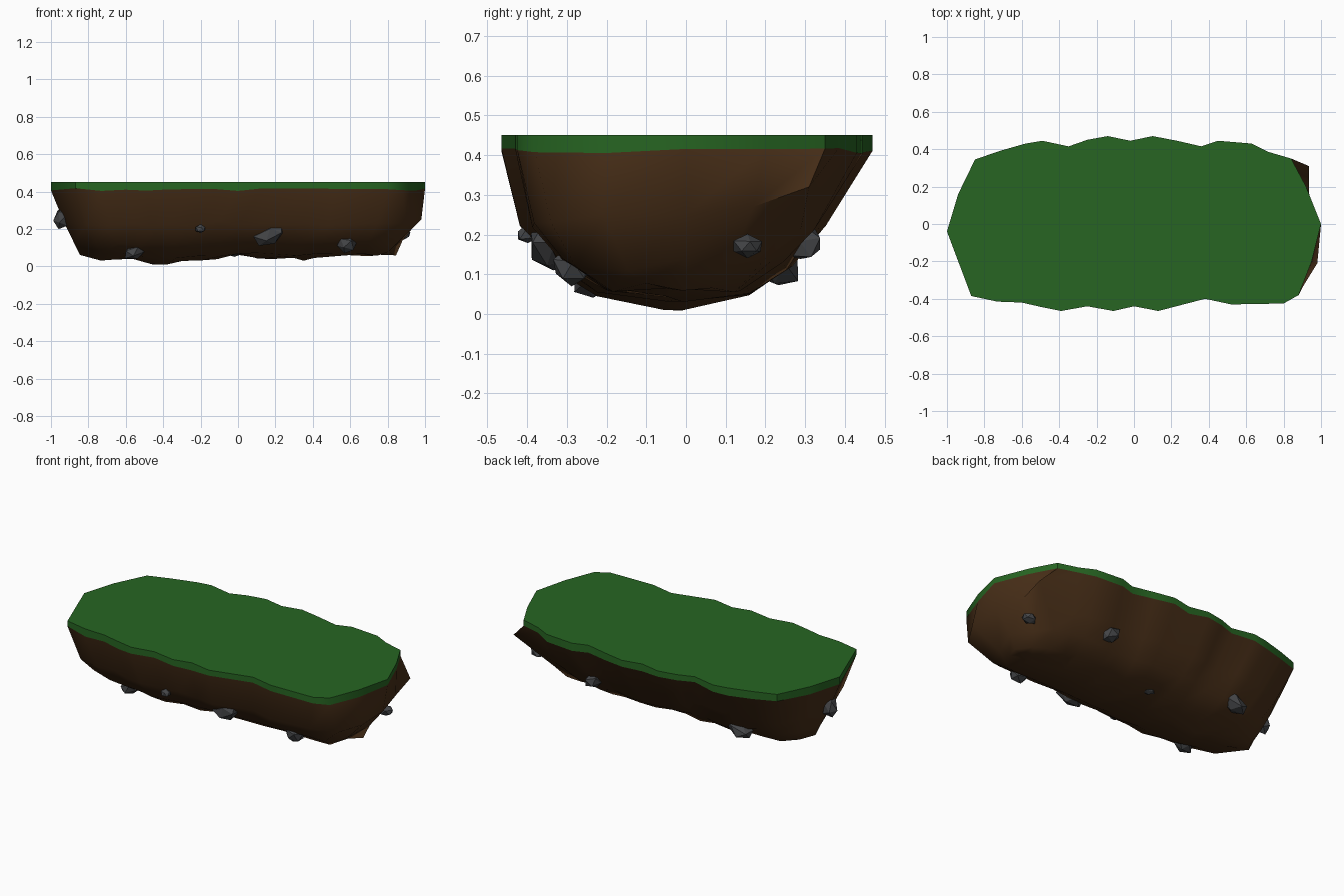
import bpy, bmesh, math, random
from mathutils import Vector, Euler

if "Cube" in bpy.data.objects:
    bpy.data.objects.remove(bpy.data.objects["Cube"])

random.seed(4)

def material(name, rgb):
    m = bpy.data.materials.new(name)
    m.diffuse_color = (*rgb, 1)
    m.use_nodes = True
    m.node_tree.nodes["Principled BSDF"].inputs["Base Color"].default_value = m.diffuse_color
    return m

GRASS = material("grass", (0.02, 0.13, 0.016))
DIRT = material("dirt", (0.065, 0.028, 0.009))
STONE = material("stone", (0.06, 0.062, 0.066))

def finish(bm, name, mat, angle=None):
    bmesh.ops.recalc_face_normals(bm, faces=bm.faces)
    me = bpy.data.meshes.new(name)
    bm.to_mesh(me)
    bm.free()
    me.materials.append(mat)
    ob = bpy.data.objects.new(name, me)
    bpy.context.collection.objects.link(ob)
    if angle:
        bpy.ops.object.select_all(action='DESELECT')
        ob.select_set(True)
        bpy.context.view_layer.objects.active = ob
        bpy.ops.object.shade_smooth_by_angle(angle=math.radians(angle))
    return ob

def bridge(bm, a, b):
    n = len(a)
    for i in range(n):
        j = (i + 1) % n
        bm.faces.new((a[i], a[j], b[j], b[i]))

# Wavy rim outline seen from above
RIM = [(-1, -.04), (-.94, .16), (-.85, .345), (-.72, .39), (-.58, .43), (-.49, .445),
       (-.35, .415), (-.25, .45), (-.14, .47), (-.02, .445), (.1, .47), (.23, .445),
       (.36, .415), (.45, .445), (.63, .43), (.72, .385), (.84, .35), (.92, .2),
       (1, 0), (.95, -.2), (.88, -.38), (.8, -.425), (.52, -.43), (.38, -.4),
       (.13, -.465), (0, -.44), (-.11, -.465), (-.25, -.44), (-.39, -.465),
       (-.49, -.445), (-.6, -.42), (-.73, -.415), (-.87, -.385)]
SKIRT = [0.41 + random.uniform(-.008, .009) for _ in RIM]

# Lowest edge of the underside along x
KEEL = [(-1, .08), (-.84, .06), (-.73, .03), (-.58, .045), (-.42, 0), (-.28, .035),
        (-.14, .03), (0, .07), (.15, .03), (.25, .06), (.35, .03), (.5, .07), (1, .055)]

def keel(x):
    for (x0, z0), (x1, z1) in zip(KEEL, KEEL[1:]):
        if x <= x1:
            return z0 + (z1 - z0) * (x - x0) / (x1 - x0)
    return KEEL[-1][1]

# Grass slab: flat lawn with an uneven skirt
bm = bmesh.new()
top = [bm.verts.new((x, y, .45)) for x, y in RIM]
low = [bm.verts.new((x, y, z)) for (x, y), z in zip(RIM, SKIRT)]
bridge(bm, top, low)
bm.faces.new(top)
finish(bm, "grass_top", GRASS, 40)

# Dirt underside: rings narrowing from the rim to the keel
BULGE = {16: (.935, .31, .32), 17: (.935, .17, .27), 18: (.97, 0, .25),
         19: (.98, -.21, .25), 20: (.9, -.34, .23)}
bm = bmesh.new()
rings = [[bm.verts.new((x, y, z)) for (x, y), z in zip(RIM, SKIRT)]]
ring = []
for i, (x, y) in enumerate(RIM):
    p = BULGE.get(i) or (x * .93, y * (.9 if y < 0 else .75), .225 + random.uniform(-.015, .015))
    ring.append(bm.verts.new(p))
rings.append(ring)
rings.append([bm.verts.new((x * .88, y * (.73 if y < 0 else .57),
                            .125 + random.uniform(-.015, .015))) for x, y in RIM])
rings.append([bm.verts.new((x * .845, y * (.46 if y < 0 else .38) - .01,
                            .05 + keel(x * .845) * .25 + random.uniform(-.012, .012))) for x, y in RIM])
rings.append([bm.verts.new((x * .78, y * .05 - .03, keel(x * .78))) for x, y in RIM])
for a, b in zip(rings, rings[1:]):
    bridge(bm, a, b)
base = bm.faces.new(rings[-1])
bmesh.ops.triangulate(bm, faces=[base])
finish(bm, "dirt_underside", DIRT, 60)

# Embedded stones: centre, half sizes, tilt about y
STONES = [((.17, -.345, .17), (.1, .06, .06), -.5), ((.58, -.29, .12), (.058, .05, .05), .2),
          ((-.55, -.235, .08), (.065, .05, .04), -.3), ((-.2, -.4, .2), (.03, .03, .024), 0),
          ((-.94, -.03, .26), (.045, .05, .065), .3), ((.88, .155, .17), (.05, .042, .03), 0),
          ((.41, .29, .18), (.06, .055, .045), .3), ((-.52, .23, .12), (.1, .06, .045), -.4),
          ((-.02, .1, .075), (.045, .04, .025), 0)]
for k, (c, size, tilt) in enumerate(STONES):
    bm = bmesh.new()
    bmesh.ops.create_icosphere(bm, subdivisions=1, radius=1)
    rot = Euler((random.uniform(-.2, .2), tilt, random.uniform(-.2, .2))).to_matrix()
    for v in bm.verts:
        q = v.co * random.uniform(.85, 1.1)
        v.co = Vector(c) + rot @ Vector([a * s for a, s in zip(q, size)])
    finish(bm, f"stone_{k + 1}", STONE)
